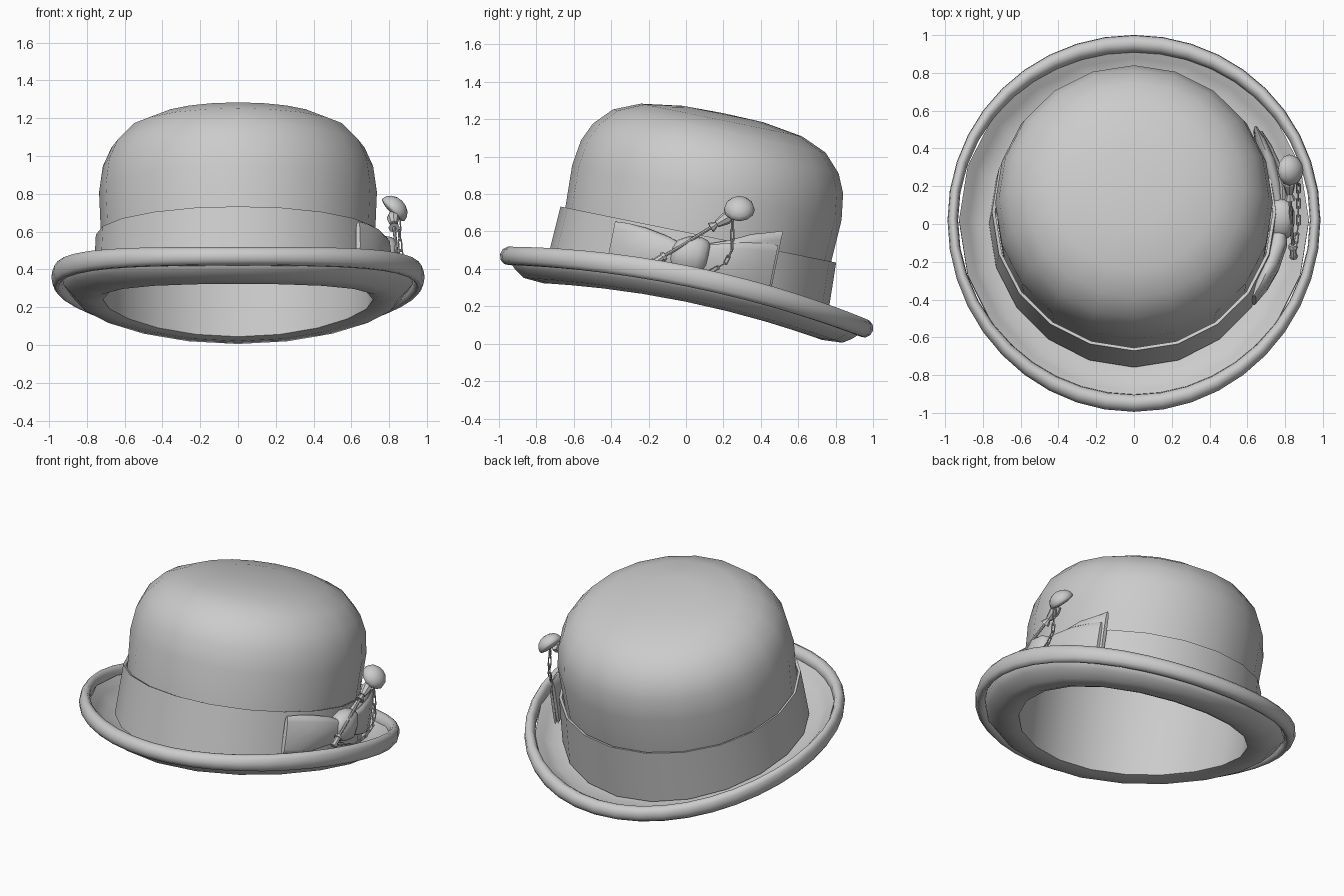
import bpy, bmesh, math
from mathutils import Vector, Matrix

cube = bpy.data.objects.get("Cube")
if cube:
    bpy.data.objects.remove(cube)

felt = bpy.data.materials.new("grey_felt")
felt.use_nodes = True
GREY = (0.6, 0.6, 0.6, 1)
felt.diffuse_color = GREY
felt.node_tree.nodes["Principled BSDF"].inputs["Base Color"].default_value = GREY

# The whole hat leans back; the pin is placed upright in world space
TILT = Matrix.Translation((0, 0, 0.26)) @ Matrix.Rotation(math.radians(-11.5), 4, 'X')


def finish(name, bm, matrix=None, angle=40):
    bmesh.ops.remove_doubles(bm, verts=bm.verts, dist=0.0005)
    bmesh.ops.recalc_face_normals(bm, faces=bm.faces)
    mesh = bpy.data.meshes.new(name)
    bm.to_mesh(mesh)
    bm.free()
    if matrix:
        mesh.transform(matrix)
    mesh.materials.append(felt)
    ob = bpy.data.objects.new(name, mesh)
    bpy.context.collection.objects.link(ob)
    bpy.ops.object.select_all(action='DESELECT')
    ob.select_set(True)
    bpy.context.view_layer.objects.active = ob
    bpy.ops.object.shade_smooth_by_angle(angle=math.radians(angle))
    return ob


def skin(bm, rings, wrap_rings=False, caps=False):
    """Bridge equal closed loops of points with quads."""
    vs = [[bm.verts.new(p) for p in ring] for ring in rings]
    n = len(vs[0])
    for i in range(len(vs) if wrap_rings else len(vs) - 1):
        a, b = vs[i], vs[(i + 1) % len(vs)]
        for j in range(n):
            k = (j + 1) % n
            bm.faces.new((a[j], a[k], b[k], b[j]))
    if caps:
        bm.faces.new(vs[0])
        bm.faces.new(vs[-1])


def lathe(name, profile, closed=False, angle=65, sides=20):
    """Spin a profile; everything at brim level curls up towards the sides."""
    rings = []
    for r, z in profile:
        curl = 0.055 + 0.03 * min(1, max(0, (r - 0.85) / 0.08)) if z < 0.03 else 0
        ring = []
        for i in range(sides):
            a = math.tau * i / sides
            ring.append((r * math.cos(a) * (0.975 if r > 0.8 else 1),
                         r * math.sin(a), z + curl * math.cos(a) ** 2))
        rings.append(ring)
    bm = bmesh.new()
    skin(bm, rings, wrap_rings=closed)
    return finish(name, bm, TILT, angle)


# Crown as a thin open dome, and the dished brim around it
lathe("crown", [(0, .993), (.22, .988), (.44, .955), (.58, .895), (.67, .80), (.715, .70),
                (.735, .56), (.725, .32), (.722, .1), (.715, -.075)])
lathe("brim", [(.72, -.05), (.85, -.045), (.90, -.01), (.95, .02), (.95, -.02),
               (.92, -.05), (.87, -.083), (.76, -.09), (.715, -.075)], closed=True)
lathe("hat_band", [(.735, -.03), (.768, -.03), (.752, .33), (.735, .325)], closed=True, angle=40)

# Rolled edge of the brim, narrower and more upright at the sides
rings = []
for i in range(40):
    a = math.tau * i / 40
    side = math.cos(a) ** 2
    wide, tall = .047 - .018 * side, .05 + .008 * side
    ring = []
    for j in range(10):
        b = math.tau * j / 10
        r = 1.018 - wide + wide * math.cos(b)
        ring.append((r * .97 * math.cos(a), r * math.sin(a),
                     .016 + .085 * side + tall * math.sin(b)))
    rings.append(ring)
bm = bmesh.new()
skin(bm, rings, wrap_rings=True)
finish("brim_roll", bm, TILT, 65)


# Bow loops: lens sections running round the band; each is (y, x, bottom, top, half depth)
def bow_wing(name, sections):
    rings = []
    for y, x, low, high, depth in sections:
        mid, half = (low + high) / 2, (high - low) / 2
        ring = []
        for i in range(12):
            a = math.tau * i / 12
            c, s = math.cos(a), math.sin(a)
            ring.append((x + depth * c, y, mid + half * math.copysign(abs(s) ** 0.5, s)))
        rings.append(ring)
    bm = bmesh.new()
    skin(bm, rings, caps=True)
    finish(name, bm, TILT, 45)


bow_wing("bow_front_loop", [(-.45, .635, .06, .31, .012), (-.38, .675, .06, .315, .035),
                            (-.28, .72, .08, .31, .05), (-.16, .76, .11, .29, .05),
                            (-.03, .775, .15, .25, .03)])
bow_wing("bow_back_loop", [(.44, .645, .12, .44, .012), (.38, .67, .12, .42, .03),
                           (.28, .71, .12, .39, .04), (.16, .745, .13, .33, .035),
                           (0, .77, .15, .27, .02)])
bow_wing("bow_back_overlap", [(.43, .675, .10, .36, .01), (.36, .71, .10, .355, .022),
                              (.26, .755, .11, .34, .025), (.14, .785, .13, .31, .025),
                              (0, .79, .15, .27, .02)])
bow_wing("bow_knot", [(-.12, .775, .16, .25, .035), (-.095, .778, .13, .285, .058),
                      (-.04, .78, .12, .315, .07), (.02, .78, .12, .32, .07),
                      (.055, .778, .14, .31, .058), (.075, .775, .16, .29, .035)])


# Hat pin, built from short tapered rods between two points
def rod(bm, a, b, r1, r2, sides=8):
    a, b = Vector(a), Vector(b)
    turn = (b - a).to_track_quat('Z', 'Y').to_matrix().to_4x4()
    bmesh.ops.create_cone(bm, cap_ends=True, segments=sides, radius1=r1, radius2=r2,
                          depth=(b - a).length, matrix=Matrix.Translation((a + b) / 2) @ turn)


tail, head = Vector((.845, -.18, .43)), Vector((.82, .23, .68))
along = lambda t: tail.lerp(head, t)
bm = bmesh.new()
rod(bm, along(0), along(1), .009, .009)
for start, end, r1, r2 in [(0, .03, .02, .024), (.03, .13, .018, .018), (.13, .17, .026, .022),
                           (.76, .84, .03, .012), (.84, .96, .02, .034), (.96, 1.05, .034, .022)]:
    rod(bm, along(start), along(end), r1, r2)
finish("hat_pin", bm)

# Domed cap on the pin, nearly flat underneath
bm = bmesh.new()
bmesh.ops.create_uvsphere(bm, u_segments=12, v_segments=8, radius=.083)
for v in bm.verts:
    v.co.z *= .8 if v.co.z > 0 else .25
cap = Matrix.Translation((.822, .285, .715)) @ Matrix.Rotation(math.radians(45), 4, 'Y')
finish("pin_cap", bm, cap, 60)

# Chain of alternating flat links hanging from the cap to the pin tail
path = [Vector(p) for p in [(.85, .25, .66), (.86, .245, .5), (.87, .21, .43),
                            (.87, .13, .385), (.87, 0, .37), (.85, -.15, .44)]]
bm = bmesh.new()
count = 0
for p, q in zip(path, path[1:]):
    links = max(1, round((q - p).length / .05))
    for i in range(links):
        a, b = p.lerp(q, i / links), p.lerp(q, (i + 1) / links)
        turn = (b - a).to_track_quat('Z', 'X').to_matrix().to_4x4()
        spin = Matrix.Rotation(math.pi / 2 * (count % 2), 4, 'Z')
        place = Matrix.Translation((a + b) / 2) @ turn @ spin
        length = (b - a).length / 2 + .004
        for side in (-1, 1):
            rod(bm, place @ Vector((side * .009, 0, -length)),
                place @ Vector((side * .009, 0, length)), .004, .004, 5)
        for end in (-1, 1):
            rod(bm, place @ Vector((-.009, 0, end * length)),
                place @ Vector((.009, 0, end * length)), .004, .004, 5)
        count += 1
finish("pin_chain", bm)
